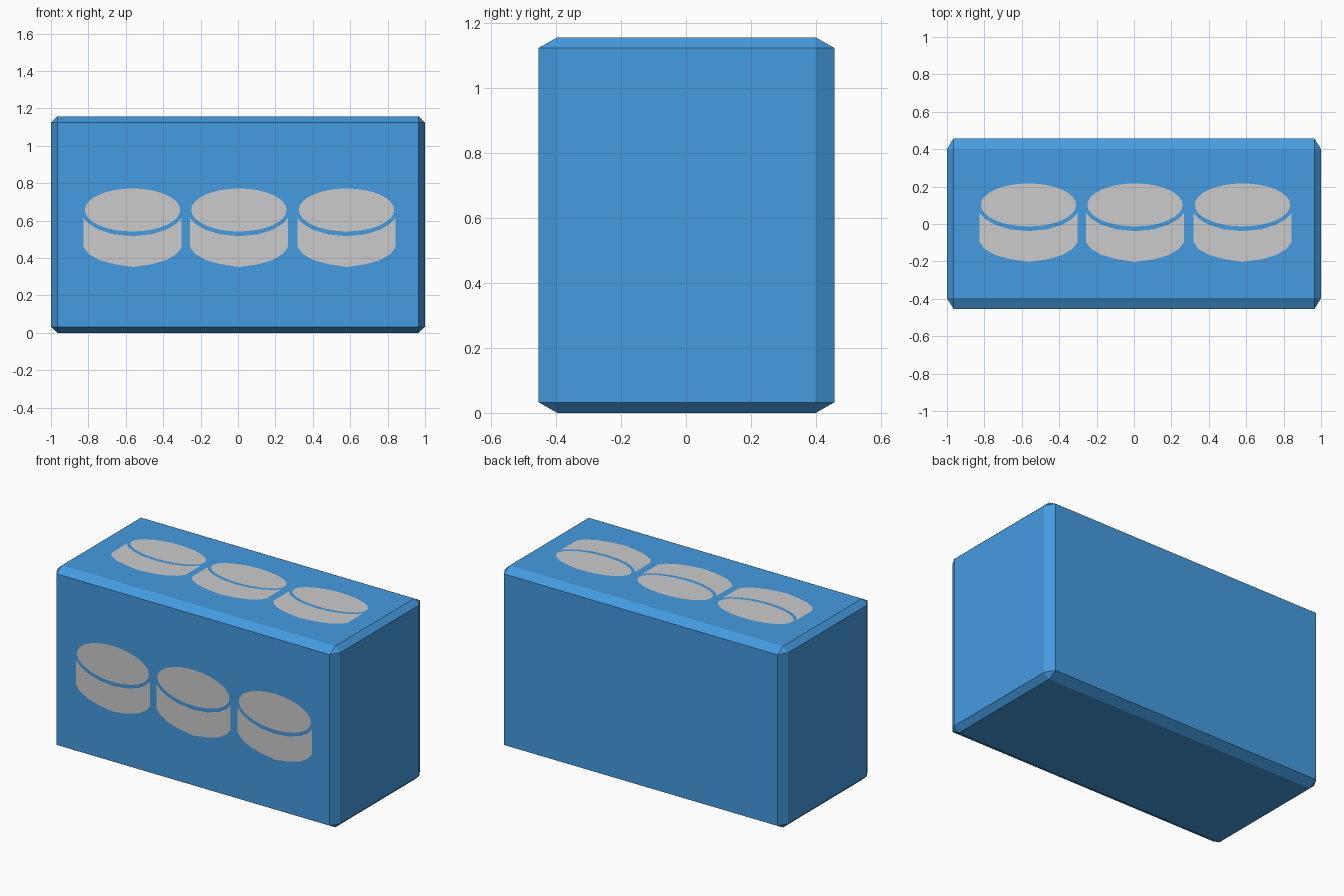
import bpy, bmesh, math

if "Cube" in bpy.data.objects:
    bpy.data.objects.remove(bpy.data.objects["Cube"])

W, D, H = 2.0, 0.911, 1.157          # body size
CHAMFER = (0.035, 0.0575, 0.0325)    # chamfer size along x, y, z
Y0 = 0.0015                          # body sits slightly behind centre


def finish(name, bm, colour=None):
    mesh = bpy.data.meshes.new(name)
    bm.to_mesh(mesh)
    bm.free()
    ob = bpy.data.objects.new(name, mesh)
    bpy.context.collection.objects.link(ob)
    if colour:
        mat = bpy.data.materials.new(name + "_paint")
        mat.diffuse_color = colour
        mat.use_nodes = True
        mat.node_tree.nodes["Principled BSDF"].inputs["Base Color"].default_value = mat.diffuse_color
        mesh.materials.append(mat)
    return ob


# Chamfered body: bevel evenly, then stretch so the chamfer differs per axis
bm = bmesh.new()
bmesh.ops.create_cube(bm, size=1)
bmesh.ops.scale(bm, verts=bm.verts, vec=[s / c for s, c in zip((W, D, H), CHAMFER)])
bmesh.ops.bevel(bm, geom=bm.edges[:], offset=1.0, segments=1, affect='EDGES')
bmesh.ops.scale(bm, verts=bm.verts, vec=CHAMFER)
bmesh.ops.translate(bm, verts=bm.verts, vec=(0, Y0, H / 2))
finish("box_body", bm, (0.06, 0.33, 0.75, 1))

# Outline of the disc side: lower edge points, relative to the disc centre
LOWER = [(-.262, -.198), (-.235, -.235), (-.18, -.267), (-.1, -.289), (0, -.305),
         (.1, -.291), (.18, -.268), (.235, -.235), (.262, -.2)]


def disc_marking(name, place):
    """Flat drawing of a thick disc: an oval top and a curved side band."""
    bm = bmesh.new()
    oval = [bm.verts.new(place(.255 * math.cos(a), .115 * math.sin(a)))
            for a in (math.tau * i / 32 for i in range(32))]
    bm.faces.new(oval)
    low = [bm.verts.new(place(u, v)) for u, v in LOWER]
    high = [bm.verts.new(place(u, -.14 * math.sqrt(1 - (u / .275) ** 2)))
            for u, v in LOWER]
    for i in range(len(LOWER) - 1):
        bm.faces.new((low[i], low[i + 1], high[i + 1], high[i]))
    finish(name, bm)


# Three disc markings on the front and three on the top
for i, x in enumerate((-.564, .005, .58), 1):
    disc_marking(f"front_marking_{i}", lambda u, v: (x + u, Y0 - D / 2 - .003, .657 + v))
    disc_marking(f"top_marking_{i}", lambda u, v: (x + u, .102 + v, H + .002))
